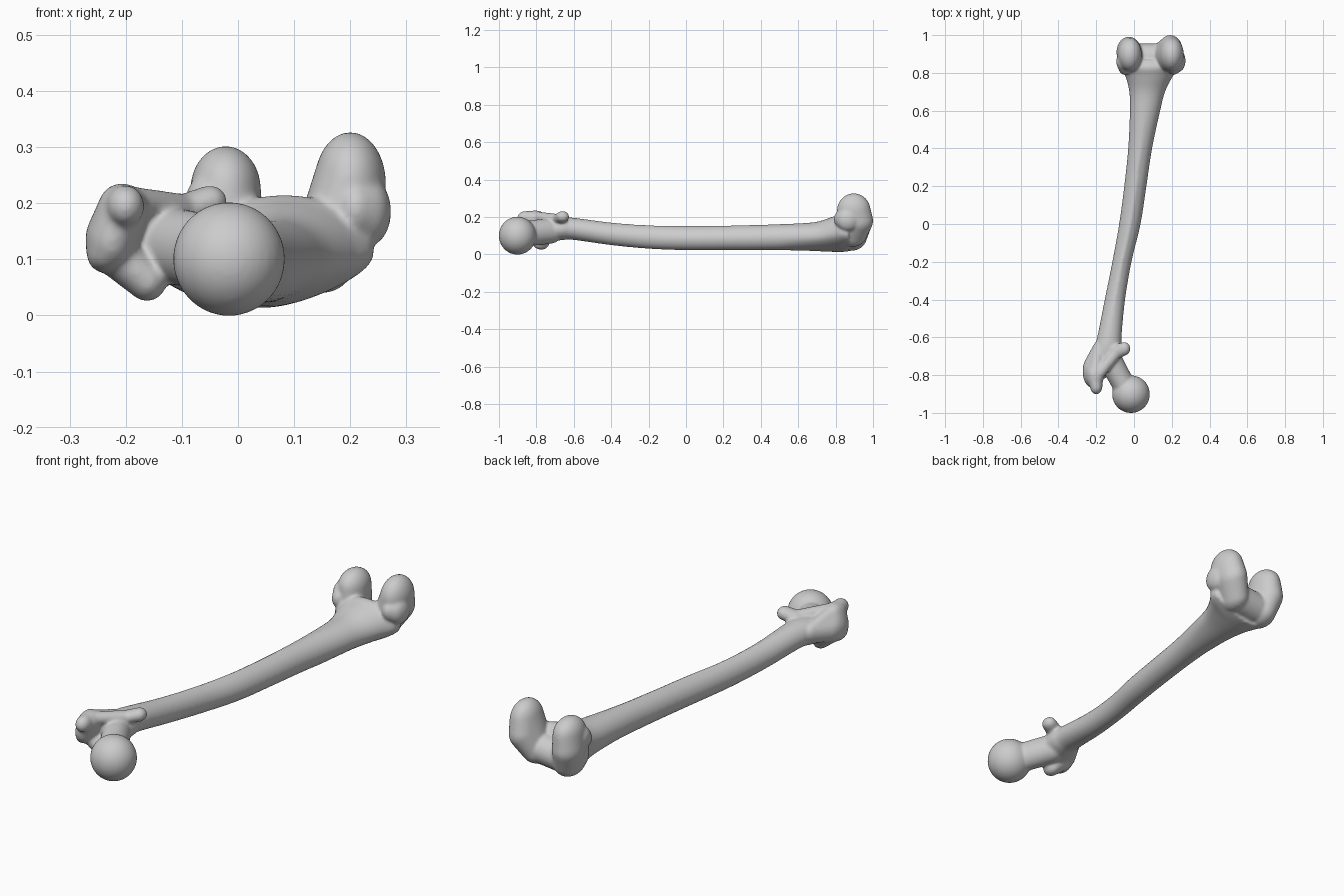
import bpy, bmesh
from math import sin, cos, pi, exp
from mathutils import Vector, Matrix

if "Cube" in bpy.data.objects:
    bpy.data.objects.remove(bpy.data.objects["Cube"])

bm = bmesh.new()


def hull(*balls):
    """Rounded solid: convex hull around ellipsoids (x, y, z, rx, ry, rz)."""
    part = bmesh.new()
    for x, y, z, rx, ry, rz in balls:
        bmesh.ops.create_uvsphere(part, u_segments=32, v_segments=20, radius=1,
                                  matrix=Matrix.Translation((x, y, z)) @ Matrix.Diagonal((rx, ry, rz, 1)))
    if len(balls) > 1:
        res = bmesh.ops.convex_hull(part, input=part.verts[:])
        junk = {g for g in res["geom_interior"] + res["geom_unused"] if isinstance(g, bmesh.types.BMVert)}
        bmesh.ops.delete(part, geom=list(junk), context='VERTS')
        bmesh.ops.delete(part, geom=[v for v in part.verts if not v.link_faces], context='VERTS')
    bmesh.ops.recalc_face_normals(part, faces=part.faces[:])
    add(part)


def add(part):
    tmp = bpy.data.meshes.new("tmp")
    part.to_mesh(tmp)
    part.free()
    bm.from_mesh(tmp)
    bpy.data.meshes.remove(tmp)


def spline(rows, steps):
    """Catmull-Rom through the rows."""
    pts = [Vector(r) for r in rows]
    out = []
    for i in range(len(pts) - 1):
        a, b, c, d = pts[max(i - 1, 0)], pts[i], pts[i + 1], pts[min(i + 2, len(pts) - 1)]
        for s in range(steps):
            t = s / steps
            out.append(0.5 * (2 * b + (c - a) * t + (2 * a - 5 * b + 4 * c - d) * t * t
                              + (3 * b - a - 3 * c + d) * t ** 3))
    return out + [pts[-1]]


# Shaft: stations of y, x min, x max, z min, z max
shaft = [
    (-.78, -.245, -.11, .065, .19), (-.72, -.235, -.07, .07, .195), (-.66, -.215, -.062, .077, .2),
    (-.6, -.195, -.066, .078, .196), (-.4, -.155, -.047, .05, .168), (-.2, -.115, -.013, .031, .152),
    (0, -.079, .035, .023, .148), (.2, -.052, .066, .023, .15), (.4, -.031, .096, .023, .156),
    (.6, -.022, .139, .022, .166), (.7, -.025, .165, .02, .175), (.78, -.045, .205, .018, .2),
    (.83, -.075, .24, .018, .215), (.87, -.08, .24, .02, .19)]
part, rings, N = bmesh.new(), [], 40
for y, x0, x1, z0, z1 in spline(shaft, 6):
    ring = []
    for k in range(N):
        a = 2 * pi * k / N
        # rear ridge along the middle of the shaft
        ridge = .012 * exp(-((a - pi / 2) / .22) ** 2) * max(0, 1 - (y / .6) ** 2)
        squeeze = 1 - .10 * max(0, sin(a)) * max(0, 1 - (y / .7) ** 2)
        # front face rises towards the inner side at the knee end
        tilt = .03 * cos(a) * max(0, -sin(a)) * min(1, max(0, (y - .5) / .3))
        ring.append(part.verts.new(((x0 + x1) / 2 + (x1 - x0) / 2 * cos(a) * squeeze, y,
                                    (z0 + z1) / 2 + (z1 - z0 - ridge) / 2 * sin(a) + ridge + tilt)))
    rings.append(ring)
for r, s in zip(rings, rings[1:]):
    for k in range(N):
        part.faces.new((r[k], r[(k + 1) % N], s[(k + 1) % N], s[k]))
part.faces.new(rings[0])
part.faces.new(rings[-1])
bmesh.ops.recalc_face_normals(part, faces=part.faces[:])
add(part)

# Hip ball and neck
hull((-.016, -.901, .1005, .1, .1, .1015))
hull((-.045, -.87, .11, .062, .05, .068), (-.12, -.73, .125, .06, .07, .068))

# Large outer knob: body, tip, and front bump
hull((-.225, -.78, .135, .047, .085, .06), (-.205, -.81, .19, .045, .06, .045),
     (-.19, -.67, .145, .03, .05, .045), (-.235, -.79, .11, .035, .06, .035))
hull((-.2, -.86, .195, .033, .042, .037), (-.21, -.8, .19, .04, .05, .045))
hull((-.162, -.775, .062, .035, .045, .037), (-.225, -.77, .115, .04, .06, .04))

# Crest leading to the small knob
hull((-.19, -.8, .2, .03, .03, .03), (-.1, -.69, .19, .027, .035, .027))
hull((-.1, -.68, .185, .03, .04, .03), (-.05, -.66, .202, .031, .036, .03))

# Knee end: inner condyle, outer condyle, groove between
hull((.2, .897, .235, .064, .09, .092), (.192, .915, .18, .066, .086, .075), (.15, .885, .1, .06, .08, .06))
hull((.235, .865, .185, .038, .06, .06), (.21, .82, .19, .03, .03, .04))
hull((-.022, .897, .225, .063, .088, .077), (-.027, .91, .16, .066, .082, .075), (-.012, .88, .085, .062, .085, .066))
hull((-.06, .86, .2, .034, .05, .05), (-.05, .82, .18, .03, .03, .04))
hull((.03, .88, .1, .06, .075, .07), (.12, .88, .11, .06, .075, .07))

me = bpy.data.meshes.new("thigh_bone")
bm.to_mesh(me)
bm.free()
bone = bpy.data.objects.new("thigh_bone", me)
bpy.context.collection.objects.link(bone)
bpy.context.view_layer.objects.active = bone
bone.select_set(True)

# Fuse everything into one skin and soften the joins
remesh = bone.modifiers.new("fuse", 'REMESH')
remesh.mode = 'VOXEL'
remesh.voxel_size = .006
soft = bone.modifiers.new("soften", 'SMOOTH')
soft.factor = .5
soft.iterations = 12
for m in ("fuse", "soften"):
    bpy.ops.object.modifier_apply(modifier=m)
bpy.ops.object.shade_smooth()
